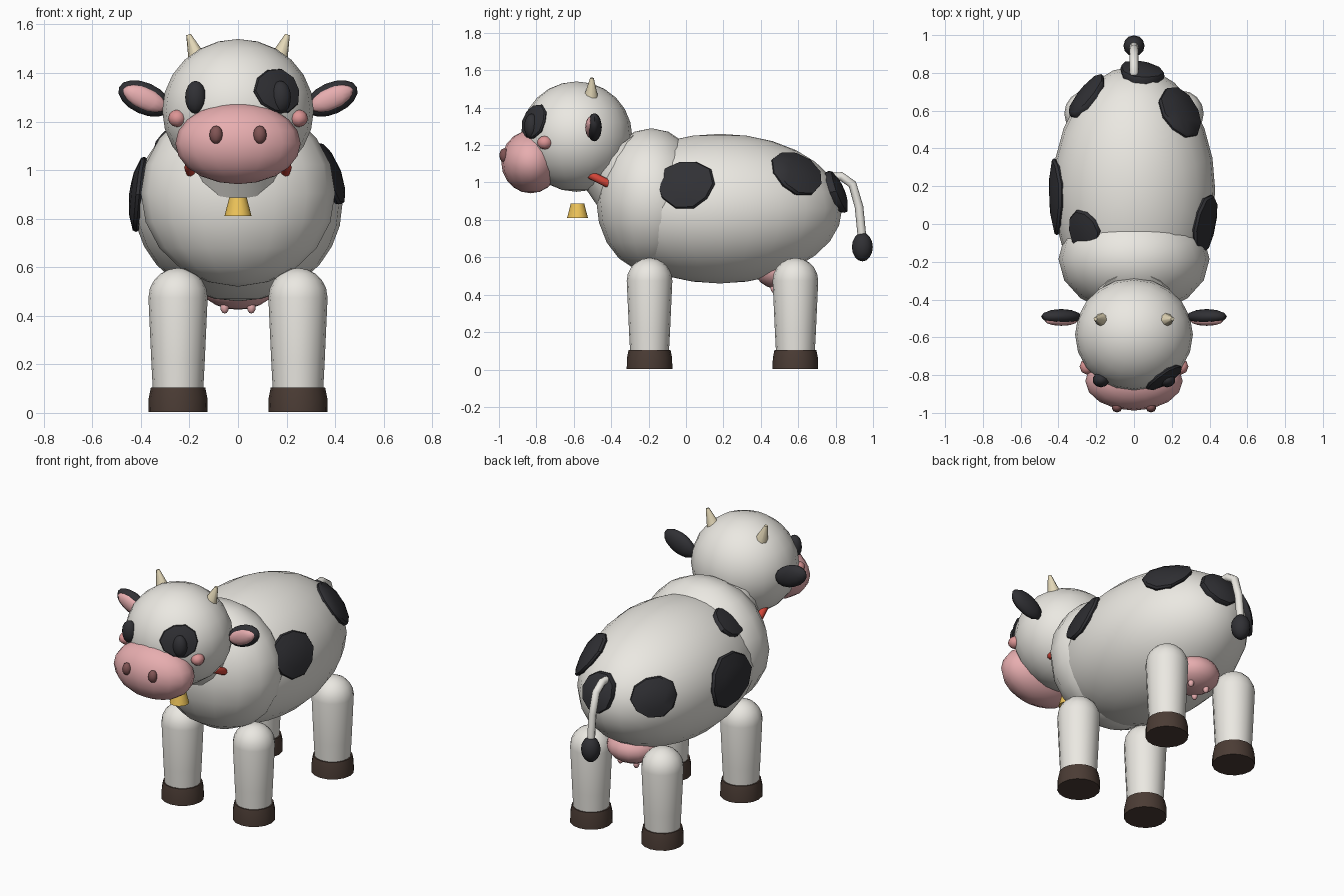
import bpy, bmesh, math
from mathutils import Vector, Matrix

if "Cube" in bpy.data.objects:
    bpy.data.objects.remove(bpy.data.objects["Cube"])


def mat(name, r, g, b):
    m = bpy.data.materials.new(name)
    m.diffuse_color = (r, g, b, 1)
    m.use_nodes = True
    m.node_tree.nodes["Principled BSDF"].inputs["Base Color"].default_value = m.diffuse_color
    return m


WHITE = mat("hide_white", .83, .81, .76)
BLACK = mat("spot_black", .03, .03, .035)
PINK = mat("pink", .80, .42, .43)
ROSE = mat("rose", .72, .30, .30)
HOOF = mat("hoof_brown", .07, .045, .035)
NOSE = mat("nostril", .22, .09, .09)
HORN = mat("horn", .78, .69, .48)
RED = mat("collar_red", .65, .06, .04)
GOLD = mat("bell_gold", .85, .55, .10)


def finish(name, bm, m, angle=60):
    bmesh.ops.recalc_face_normals(bm, faces=bm.faces)
    me = bpy.data.meshes.new(name)
    bm.to_mesh(me)
    bm.free()
    me.materials.append(m)
    ob = bpy.data.objects.new(name, me)
    bpy.context.collection.objects.link(ob)
    bpy.context.view_layer.objects.active = ob
    bpy.ops.object.select_all(action='DESELECT')
    ob.select_set(True)
    bpy.ops.object.shade_smooth_by_angle(angle=math.radians(angle))
    return ob


def ball(name, c, r, m, seg=16, rings=10, tilt=0):
    """Ellipsoid at c with radii r, tilted about y."""
    bm = bmesh.new()
    bmesh.ops.create_uvsphere(bm, u_segments=seg, v_segments=rings, radius=1)
    bm.transform(Matrix.Translation(c) @ Matrix.Rotation(tilt, 4, 'Y')
                 @ Matrix.Diagonal((*r, 1)))
    return finish(name, bm, m)


def tube(name, a, b, ra, rb, m, seg=12):
    """Cone or cylinder from a to b."""
    a, b = Vector(a), Vector(b)
    bm = bmesh.new()
    bmesh.ops.create_cone(bm, cap_ends=True, segments=seg, radius1=ra,
                          radius2=rb, depth=(b - a).length)
    bm.transform(Matrix.Translation((a + b) / 2)
                 @ (b - a).to_track_quat('Z', 'Y').to_matrix().to_4x4())
    return finish(name, bm, m, 45)


def lathe(name, c, profile, m, seg=16):
    bm = bmesh.new()
    vs = [bm.verts.new((r, 0, z)) for r, z in profile]
    es = [bm.edges.new(p) for p in zip(vs, vs[1:])]
    bmesh.ops.spin(bm, geom=vs + es, axis=(0, 0, 1), cent=(0, 0, 0),
                   angle=math.tau, steps=seg)
    bmesh.ops.remove_doubles(bm, verts=bm.verts, dist=1e-4)
    bm.transform(Matrix.Translation(c))
    return finish(name, bm, m, 45)


def spot(name, host, d, a, b, m=BLACK, n=10):
    """Thin raised patch hugging the host ellipsoid around direction d."""
    c, r = Vector(host[0]), Vector(host[1])
    on = lambda q, k: c + k * Vector(
        [e * f for e, f in zip(Vector([(q[i] - c[i]) / r[i] for i in range(3)]).normalized(), r)])
    p = on(Vector(d), 1)
    nor = Vector([(p[i] - c[i]) / r[i] ** 2 for i in range(3)]).normalized()
    u = Vector((0, 0, 1)).cross(nor).normalized()
    v = nor.cross(u)
    bm = bmesh.new()
    top = bm.verts.new(on(p, 1.05))
    prev = None
    for s, k in ((.5, 1.05), (.93, 1.045), (1, 1.02), (.97, .96)):
        ring = []
        for i in range(n):
            t = math.tau * i / n
            w = s * (1 + .04 * math.sin(3 * t + a * 40))
            ring.append(bm.verts.new(on(p + u * (w * a * math.cos(t)) + v * (w * b * math.sin(t)), k)))
        for i in range(n):
            j = (i + 1) % n
            bm.faces.new((prev[i], ring[i], ring[j], prev[j]) if prev else (top, ring[i], ring[j]))
        prev = ring
    bm.faces.new(prev[::-1])
    return finish(name, bm, m, 40)


# Torso, chest, neck, head, muzzle
BODY = ((0, .18, .86), (.43, .655, .40))
HEAD = ((0, -.585, 1.245), (.312, .298, .295))
ball("body", *BODY, WHITE, 24, 14)
ball("chest", (0, -.185, .905), (.40, .295, .385), WHITE)
tube("neck", (0, -.25, .92), (0, -.42, 1.15), .21, .20, WHITE, 16)
ball("head", *HEAD, WHITE, 20, 12)
ball("muzzle", (0, -.83, 1.11), (.258, .158, .168), PINK)

# Black patches on the hide
for name, d, a, b in (("right_side_spot", (.38, 0, .99), .16, .145),
                      ("left_side_spot", (-.42, .15, .90), .21, .17),
                      ("right_rump_spot", (.26, .61, 1.06), .15, .15),
                      ("left_rump_spot", (-.26, .69, .95), .14, .125),
                      ("tail_spot", (.04, .80, .95), .12, .125),
                      ("left_shoulder_spot", (-.26, -.03, 1.14), .11, .10)):
    spot(name, BODY, d, a, b)
spot("eye_patch", HEAD, (.16, -.81, 1.325), .115, .10)

# Paired parts
for s, side in ((-1, "left"), (1, "right")):
    ball(side + "_eye", (s * .175, -.825, 1.30), (.045, .04, .068), BLACK, 10, 8)
    ball(side + "_nostril", (s * .09, -.972, 1.145), (.028, .026, .038), NOSE, 8, 6)
    ball(side + "_cheek", (s * .25, -.755, 1.213), (.038, .042, .036), ROSE, 8, 6)
    ball(side + "_ear", (s * .385, -.49, 1.295), (.115, .04, .065), BLACK, 12, 8, -s * .42)
    ball(side + "_inner_ear", (s * .385, -.513, 1.295), (.095, .026, .045), PINK, 12, 8, -s * .42)
    tube(side + "_horn", (s * .168, -.508, 1.46), (s * .204, -.503, 1.558), .038, .010, HORN, 8)
    # Legs with domed tops, and flared hooves
    for y, end in ((-.195, "front"), (.585, "rear")):
        dome = [(.122 * math.cos(t), .475 + .122 * math.sin(t))
                for t in (math.pi / 2 * i / 5 for i in range(6))]
        lathe(f"{side}_{end}_leg", (s * .247, y, 0),
              [(0, .06), (.102, .06), (.110, .21)] + dome[:-1] + [(0, .597)], WHITE)
        lathe(f"{side}_{end}_hoof", (s * .247, y, 0),
              [(0, .003), (.122, .003), (.121, .06), (.112, .105), (0, .105)], HOOF)
        # Teats
        ball(f"{side}_{end}_teat", (s * .055, .52 + (.05 if end == "rear" else -.05), .435),
             (.018, .018, .026), PINK, 8, 6)

# Udder
ball("udder", (0, .52, .525), (.155, .15, .10), PINK)

# Collar and bell
bpy.ops.mesh.primitive_torus_add(location=(0, -.45, 1.01), rotation=(-.46, 0, 0),
                                 major_radius=.20, minor_radius=.022,
                                 major_segments=20, minor_segments=8)
collar = bpy.context.object
collar.name = "collar"
collar.data.materials.append(RED)
bpy.ops.object.shade_smooth_by_angle(angle=1)
tube("bell", (0, -.58, .81), (0, -.58, .887), .056, .036, GOLD, 12)

# Tail and tuft
cu = bpy.data.curves.new("tail", 'CURVE')
cu.dimensions = '3D'
cu.bevel_depth = .023
cu.bevel_resolution = 2
cu.use_fill_caps = True
sp = cu.splines.new('POLY')
path = [(.79, 1.03), (.83, 1.033), (.89, .99), (.925, .87), (.943, .69)]
sp.points.add(len(path) - 1)
for pt, (y, z) in zip(sp.points, path):
    pt.co = (0, y, z, 1)
cu.materials.append(WHITE)
bpy.context.collection.objects.link(bpy.data.objects.new("tail", cu))
ball("tail_tuft", (0, .943, .655), (.056, .056, .077), BLACK, 12, 8)
